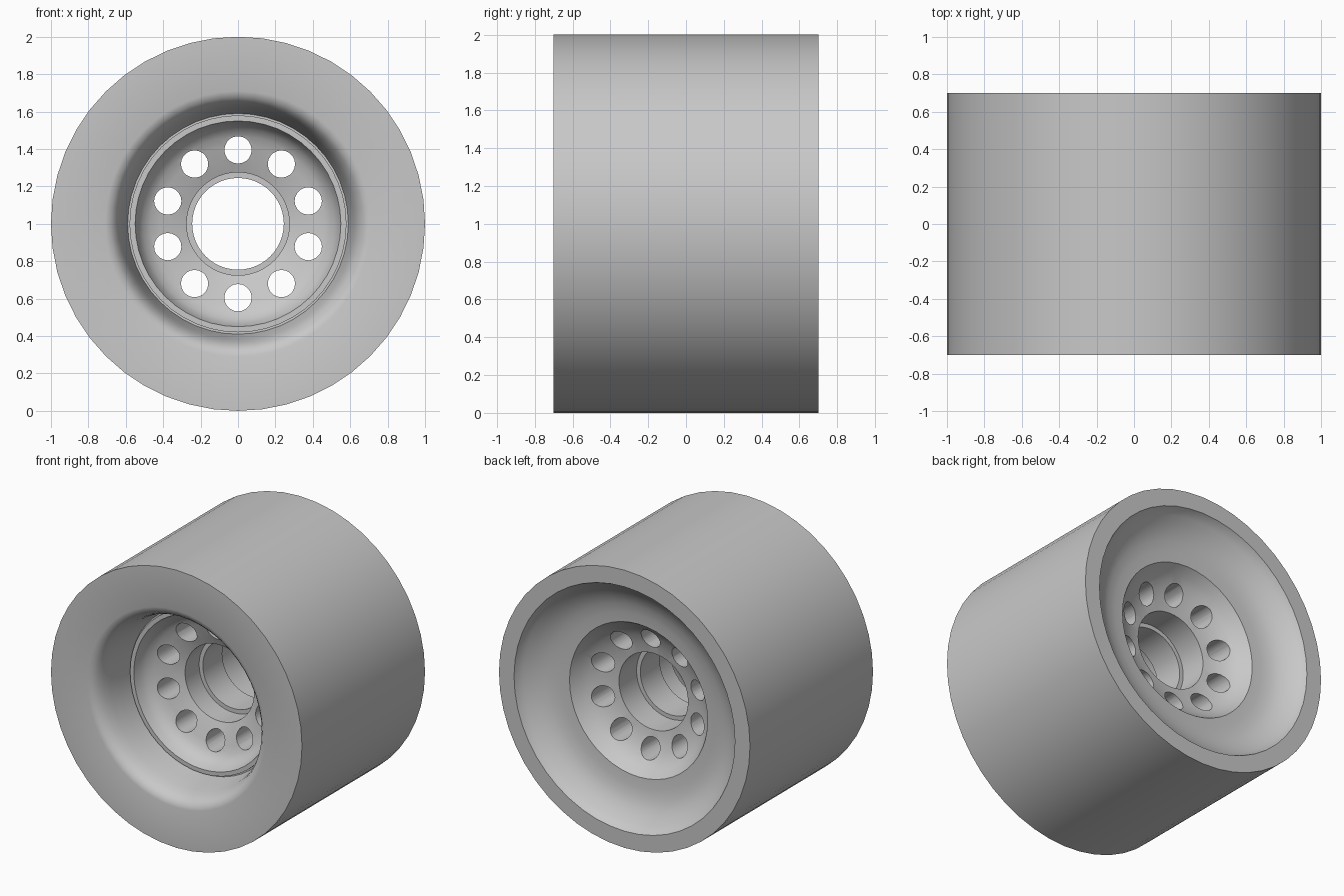
import bpy
import bmesh
from math import cos, sin, tau, pi, radians
from mathutils import Matrix

SEGMENTS = 48
HOLES = 10

if "Cube" in bpy.data.objects:
    bpy.data.objects.remove(bpy.data.objects["Cube"])

grey = bpy.data.materials.new("plain grey")
grey.use_nodes = True
grey.diffuse_color = (0.58, 0.58, 0.58, 1)
for node in grey.node_tree.nodes:
    if node.type == "BSDF_PRINCIPLED":
        node.inputs["Base Color"].default_value = grey.diffuse_color


def add_object(name, bm):
    bmesh.ops.recalc_face_normals(bm, faces=bm.faces)
    mesh = bpy.data.meshes.new(name)
    bm.to_mesh(mesh)
    bm.free()
    mesh.materials.append(grey)
    obj = bpy.data.objects.new(name, mesh)
    bpy.context.collection.objects.link(obj)
    return obj


def revolve(name, profile):
    """Turn a closed (radius, y) profile around the axle."""
    bm = bmesh.new()
    rings = []
    for i in range(SEGMENTS):
        a = tau * i / SEGMENTS
        rings.append([bm.verts.new((r * cos(a), y, 1 + r * sin(a)))
                      for r, y in profile])
    n = len(profile)
    for i, ring in enumerate(rings):
        after = rings[(i + 1) % SEGMENTS]
        for j in range(n):
            k = (j + 1) % n
            bm.faces.new((ring[j], ring[k], after[k], after[j]))
    return add_object(name, bm)


def activate(obj):
    bpy.ops.object.select_all(action="DESELECT")
    obj.select_set(True)
    bpy.context.view_layer.objects.active = obj


# Tyre: flat tread, rounded front opening, dished back
tyre = revolve("tyre", [
    (1, -0.7), (1, 0.7), (0.88, 0.7),
    (0.865, 0.67), (0.84, 0.645), (0.80, 0.612), (0.75, 0.58),
    (0.69, 0.557), (0.62, 0.545), (0.55, 0.54),
    (0.57, 0.45), (0.57, -0.38),
    (0.59, -0.38), (0.605, -0.48), (0.62, -0.57), (0.635, -0.625),
    (0.655, -0.665), (0.68, -0.69), (0.71, -0.7),
])

# Core: front lip, dished web and stepped bearing bore
core = revolve("core", [
    (0.58, -0.40), (0.55, -0.40), (0.535, -0.35), (0.51, -0.31),
    (0.47, -0.28), (0.42, -0.262), (0.35, -0.24), (0.275, -0.21),
    (0.275, -0.05), (0.245, -0.05), (0.245, 0.17), (0.275, 0.17),
    (0.275, 0.37), (0.34, 0.38), (0.41, 0.405), (0.465, 0.435),
    (0.51, 0.478), (0.55, 0.54), (0.58, 0.45),
])

# Ring of round holes through the web
bm = bmesh.new()
for i in range(HOLES):
    a = pi / 2 + tau * i / HOLES
    place = (Matrix.Translation((0.395 * cos(a), 0, 1 + 0.395 * sin(a)))
             @ Matrix.Rotation(pi / 2, 4, "X"))
    bmesh.ops.create_cone(bm, cap_ends=True, segments=20, radius1=0.073,
                          radius2=0.073, depth=2, matrix=place)
cutter = add_object("hole_cutter", bm)
cutter.hide_render = True

activate(core)
cut = core.modifiers.new("holes", "BOOLEAN")
cut.operation = "DIFFERENCE"
cut.solver = "EXACT"
cut.object = cutter
bpy.ops.object.modifier_apply(modifier=cut.name)
bpy.data.objects.remove(cutter)

for part in (tyre, core):
    activate(part)
    bpy.ops.object.shade_smooth_by_angle(angle=radians(30))
